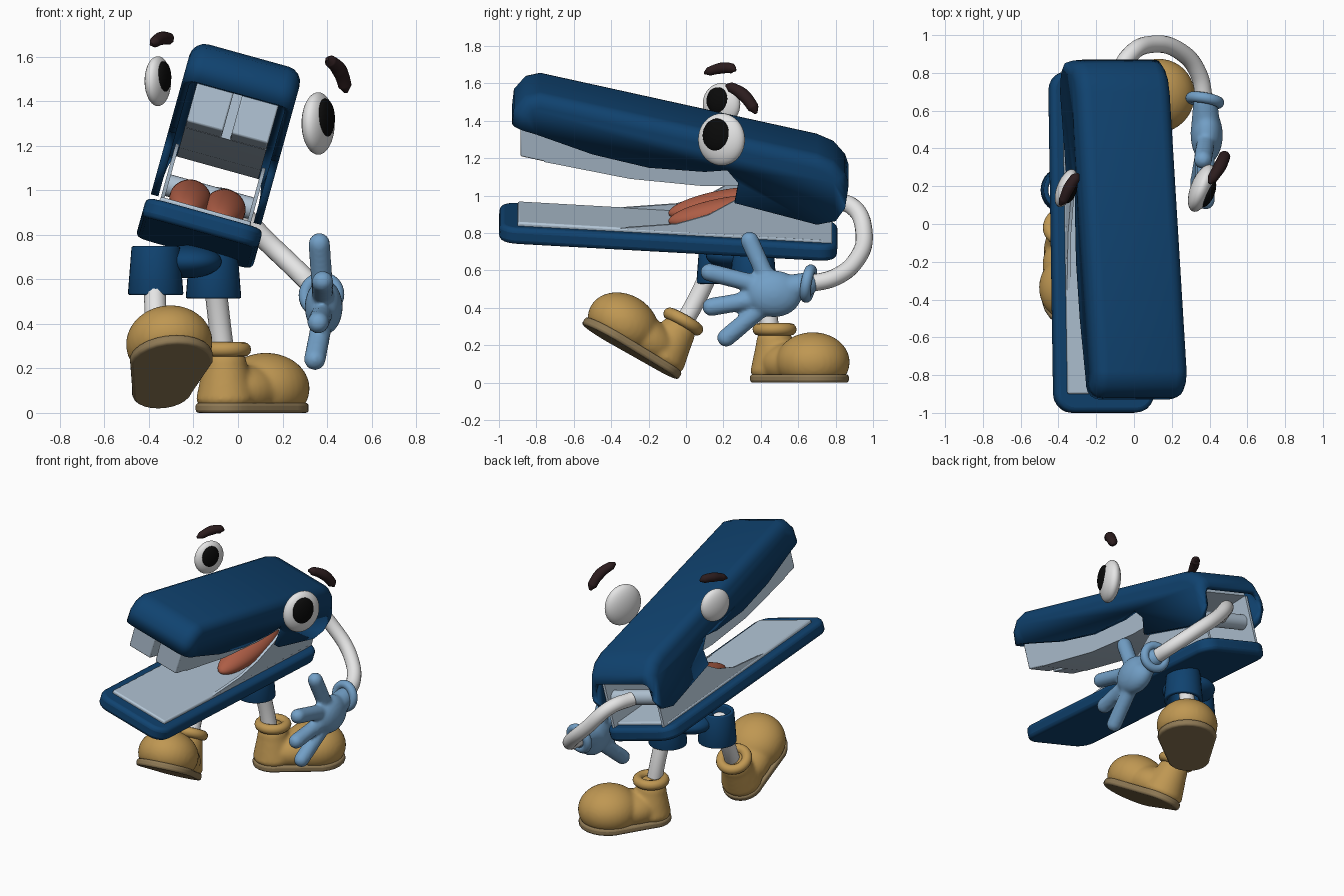
import bpy, bmesh, math
from mathutils import Matrix, Vector

if "Cube" in bpy.data.objects:
    bpy.data.objects.remove(bpy.data.objects["Cube"])

def mat(name, r, g, b):
    m = bpy.data.materials.new(name)
    m.diffuse_color = (r, g, b, 1)
    m.use_nodes = True
    m.node_tree.nodes["Principled BSDF"].inputs["Base Color"].default_value = m.diffuse_color
    return m

BLUE = mat("dark_blue", .005, .055, .16)
STEEL = mat("pale_steel", .45, .56, .67)
GLOVE = mat("glove_blue", .17, .35, .57)
TAN = mat("shoe_tan", .52, .31, .085)
SOLE = mat("sole_brown", .27, .19, .09)
WHITE = mat("white", .78, .78, .78)
BLACK = mat("black", .003, .003, .003)
BROW = mat("brow_brown", .025, .012, .013)
TONGUE = mat("tongue_red", .42, .11, .06)

T, R = Matrix.Translation, lambda deg, ax: Matrix.Rotation(math.radians(deg), 4, ax)
BODY = T((-.12, 0, 1)) @ R(15.5, 'Y')      # leaning frame of the stapler body
I = Matrix.Identity(4)

def new(name, bm, material, M=I, angle=40):
    bmesh.ops.recalc_face_normals(bm, faces=bm.faces)
    bm.transform(M)
    me = bpy.data.meshes.new(name)
    bm.to_mesh(me)
    bm.free()
    me.materials.append(material)
    me.shade_smooth()
    me.set_sharp_from_angle(angle=math.radians(angle))
    ob = bpy.data.objects.new(name, me)
    bpy.context.collection.objects.link(ob)
    return ob

def bevel_mod(ob, width, seg=3):
    b = ob.modifiers.new("bevel", 'BEVEL')
    b.width, b.segments, b.limit_method = width, seg, 'ANGLE'

def prism(name, pts, a, b, material, M, to3):
    """Extrude a 2D outline between a and b; to3 maps (p, q, depth) to 3D."""
    bm = bmesh.new()
    lo = [bm.verts.new(to3(p, q, a)) for p, q in pts]
    hi = [bm.verts.new(to3(p, q, b)) for p, q in pts]
    bm.faces.new(lo)
    bm.faces.new(hi)
    for i in range(len(pts)):
        j = (i + 1) % len(pts)
        bm.faces.new((lo[i], lo[j], hi[j], hi[i]))
    return new(name, bm, material, M)

side = lambda p, q, d: (d, p, q)
plan = lambda p, q, d: (p, q, d)

def capsule(bm, a, b, r0, r1):
    a, b = Vector(a), Vector(b)
    rot = (b - a).to_track_quat('Z', 'Y')
    for v in bmesh.ops.create_uvsphere(bm, u_segments=24, v_segments=12, radius=1)['verts']:
        v.co = b + rot @ (v.co * r1) if v.co.z > -.01 else a + rot @ (v.co * r0)

def ball(bm, c, r, M=I):
    S = T(c) @ M @ Matrix.Diagonal((*r, 1))
    bmesh.ops.create_uvsphere(bm, u_segments=32, v_segments=20, radius=1, matrix=S)

def blend(ob, voxel=.012, rounds=6):
    """Fuse overlapping blobs into one soft surface."""
    m = ob.modifiers.new("fuse", 'REMESH')
    m.mode, m.voxel_size, m.use_smooth_shade = 'VOXEL', voxel, True
    s = ob.modifiers.new("soften", 'SMOOTH')
    s.factor, s.iterations = .5, rounds

def tube(name, pts, radius, material, radii=None):
    cu = bpy.data.curves.new(name, 'CURVE')
    cu.dimensions, cu.bevel_depth, cu.bevel_resolution = '3D', radius, 6
    cu.use_fill_caps = True
    sp = cu.splines.new('BEZIER')
    sp.bezier_points.add(len(pts) - 1)
    for i, (bp, p) in enumerate(zip(sp.bezier_points, pts)):
        bp.co = p
        bp.handle_left_type = bp.handle_right_type = 'AUTO'
        bp.radius = radii[i] if radii else 1
    cu.materials.append(material)
    ob = bpy.data.objects.new(name, cu)
    bpy.context.collection.objects.link(ob)

def ring(name, major, minor, material, M):
    bpy.ops.mesh.primitive_torus_add(major_radius=major, minor_radius=minor,
                                     major_segments=32, minor_segments=12)
    ob = bpy.context.object
    ob.name = name
    ob.data.transform(M)
    ob.data.shade_smooth()
    ob.data.materials.append(material)

# Upper shell: open-bottomed cover, its first 8 outline points carry the roof strip
outline = [(-.93, .45), (-.92, .54), (-.86, .61), (-.78, .628), (.70, .29), (.79, .25),
           (.85, .18), (.87, .12), (.85, 0), (.80, -.07), (.70, -.09), (.26, .03),
           (.28, .14), (.22, .212), (.1, .203), (-.2, .226), (-.5, .30), (-.8, .41)]
bm = bmesh.new()
rows = [[bm.verts.new((u, y, w)) for y, w in outline] for u in (-.257, .257)]
for row in rows:
    bm.faces.new(row)
for i in range(7):
    bm.faces.new((rows[0][i], rows[0][i + 1], rows[1][i + 1], rows[1][i]))
edges = [bm.edges.get((row[i], row[i + 1])) for row in rows for i in range(7)]
bmesh.ops.recalc_face_normals(bm, faces=bm.faces)
bmesh.ops.bevel(bm, geom=edges, offset=.07, segments=4, profile=.5, affect='EDGES')
shell = new("upper_shell", bm, BLUE, BODY)
sol = shell.modifiers.new("wall", 'SOLIDIFY')
sol.thickness, sol.offset = .035, -1

# Staple magazine and the two front teeth
ob = prism("magazine", [(-.76, .24), (-.3, .146), (.1, .105), (.3, .105), (.78, .12), (.78, .2),
                        (-.76, .52)], -.19, .19, STEEL, BODY, side)
for s, n in ((-1, "left"), (1, "right")):
    ob = prism("tooth_" + n, [(-.885, .27), (-.74, .237), (-.74, .5), (-.885, .5)],
               s * .02, s * .19, STEEL, BODY, side)
    bevel_mod(ob, .008, 2)

# Base plate with rounded corners, pitched down to the rear
def rounded(hx, y0, y1, r, n=5):
    out = []
    for cx, cy, a0 in ((hx - r, y1 - r, 0), (r - hx, y1 - r, 90), (r - hx, y0 + r, 180), (hx - r, y0 + r, 270)):
        for k in range(n + 1):
            a = math.radians(a0 + 90 * k / n)
            out.append((cx + r * math.cos(a), cy + r * math.sin(a)))
    return out
ob = prism("base_plate", rounded(.272, -.9, .91, .1), -.045, .045, BLUE,
           BODY @ T((0, -.1, -.2)) @ R(-3.3, 'X'), plan)
bevel_mod(ob, .025)

# Steel tray with rising side walls, and a hinge pin
ob = prism("lower_tray", [(-.9, -.088), (.74, -.185), (.74, -.25), (-.9, -.13)],
           -.212, .212, STEEL, BODY, side)
bevel_mod(ob, .01, 2)
for s, n in ((-1, "left"), (1, "right")):
    prism("tray_wall_" + n, [(-.35, -.122), (-.05, -.1), (.12, -.05), (.27, .035), (.38, .12), (.52, .16),
                             (.78, .12), (.78, -.22), (-.3, -.16)], s * .193, s * .21, STEEL, BODY, side)
bm = bmesh.new()
bmesh.ops.create_cone(bm, cap_ends=True, segments=24, radius1=.05, radius2=.05, depth=.4,
                      matrix=R(90, 'Y'))
new("hinge_pin", bm, STEEL, BODY @ T((0, .7, -.03)))

# Tongue: two lobes
bm = bmesh.new()
for s in (-1, 1):
    ball(bm, (s * .08, .2, -.065), (.095, .3, .07), R(11, 'X'))
new("tongue", bm, TONGUE, BODY, 180)

# Eyes (both look to the front right) and eyebrows
for n, c, k in (("right", (.36, .19, 1.30), 1), ("left", (-.36, .19, 1.49), .8)):
    E = T(c) @ R(-22, 'Z') @ Matrix.Scale(k, 4)
    bm = bmesh.new()
    ball(bm, (0, 0, 0), (.06, .133, .14))
    new("eye_" + n, bm, WHITE, E, 180)
    bm = bmesh.new()
    ball(bm, (.038, -.012, .022), (.036, .08, .09))
    new("pupil_" + n, bm, BLACK, E, 180)
fade = [.25, .8, 1, .9, .25]
tube("brow_right", [(.40, .215, 1.59), (.415, .24, 1.58), (.455, .305, 1.54), (.48, .36, 1.47),
                    (.485, .375, 1.44)], .034, BROW, fade)
tube("brow_left", [(-.39, .1, 1.655), (-.375, .125, 1.665), (-.345, .19, 1.682), (-.31, .245, 1.68),
                   (-.295, .265, 1.67)], .03, BROW, fade)

# Arm, cuff and gloved hand
tube("arm", [(-.1, .74, .97), (-.03, .885, .945), (.1, .952, .80), (.25, .91, .655), (.34, .80, .565),
             (.375, .64, .525)], .046, WHITE)
ring("glove_cuff", .075, .029, GLOVE, T((.375, .655, .53)) @ R(-10, 'Z') @ R(80, 'X'))
bm = bmesh.new()
ball(bm, (.385, .47, .475), (.085, .15, .125))
capsule(bm, (.38, .5, .49), (.378, .64, .525), .085, .065)
for a, b in (((.38, .44, .54), (.365, .34, .76)),      # thumb
             ((.38, .40, .52), (.38, .125, .59)),
             ((.38, .40, .45), (.36, .135, .405)),
             ((.38, .43, .42), (.345, .215, .24))):
    capsule(bm, a, b, .05, .049)
blend(new("glove_hand", bm, GLOVE))

# Hip shorts: two open cups and a bridge
for n, c, h in (("left", (-.37, .18, .64), .22), ("right", (-.11, .36, .62), .21)):
    bm = bmesh.new()
    bmesh.ops.create_cone(bm, cap_ends=False, segments=32, radius1=.125, radius2=.108, depth=h)
    ob = new("shorts_cup_" + n, bm, BLUE, T(c))
    sol = ob.modifiers.new("wall", 'SOLIDIFY')
    sol.thickness, sol.offset = .025, -1
    bevel_mod(ob, .008, 2)
bm = bmesh.new()
ball(bm, (-.23, .27, .68), (.15, .17, .075), R(35, 'Z'))
new("shorts_bridge", bm, BLUE, I, 180)

# Legs
tube("leg_left", [(-.35, -.03, .29), (-.37, .06, .45), (-.37, .17, .69)], .05, WHITE)
tube("leg_right", [(-.06, .455, .22), (-.085, .43, .42), (-.115, .37, .69)], .05, WHITE)

# Shoes: local toe direction +y, sole on z = 0
arc = lambda cy, r, a0: [(r * math.cos(math.radians(a0 + t)), cy + r * math.sin(math.radians(a0 + t)))
                         for t in range(0, 181, 15)]
for n, M in (("left", T((-.315, -.30, .165)) @ R(190, 'Z') @ R(30, 'X')),
             ("right", T((.055, .60, 0)) @ R(-42, 'Z'))):
    ob = prism("sole_" + n, arc(.112, .188, 0) + arc(-.165, .135, 180), 0, .045, SOLE, M, plan)
    bevel_mod(ob, .014)
    bm = bmesh.new()
    ball(bm, (0, .105, .11), (.195, .2, .16))
    ball(bm, (0, -.03, .1), (.155, .2, .12))
    capsule(bm, (0, -.165, .1), (0, -.17, .21), .14, .1)
    for v in bm.verts:
        v.co.z = max(v.co.z, .03)
    blend(new("shoe_" + n, bm, TAN, M))
    ring("shoe_collar_" + n, .085, .033, TAN, M @ T((0, -.17, .285)))
